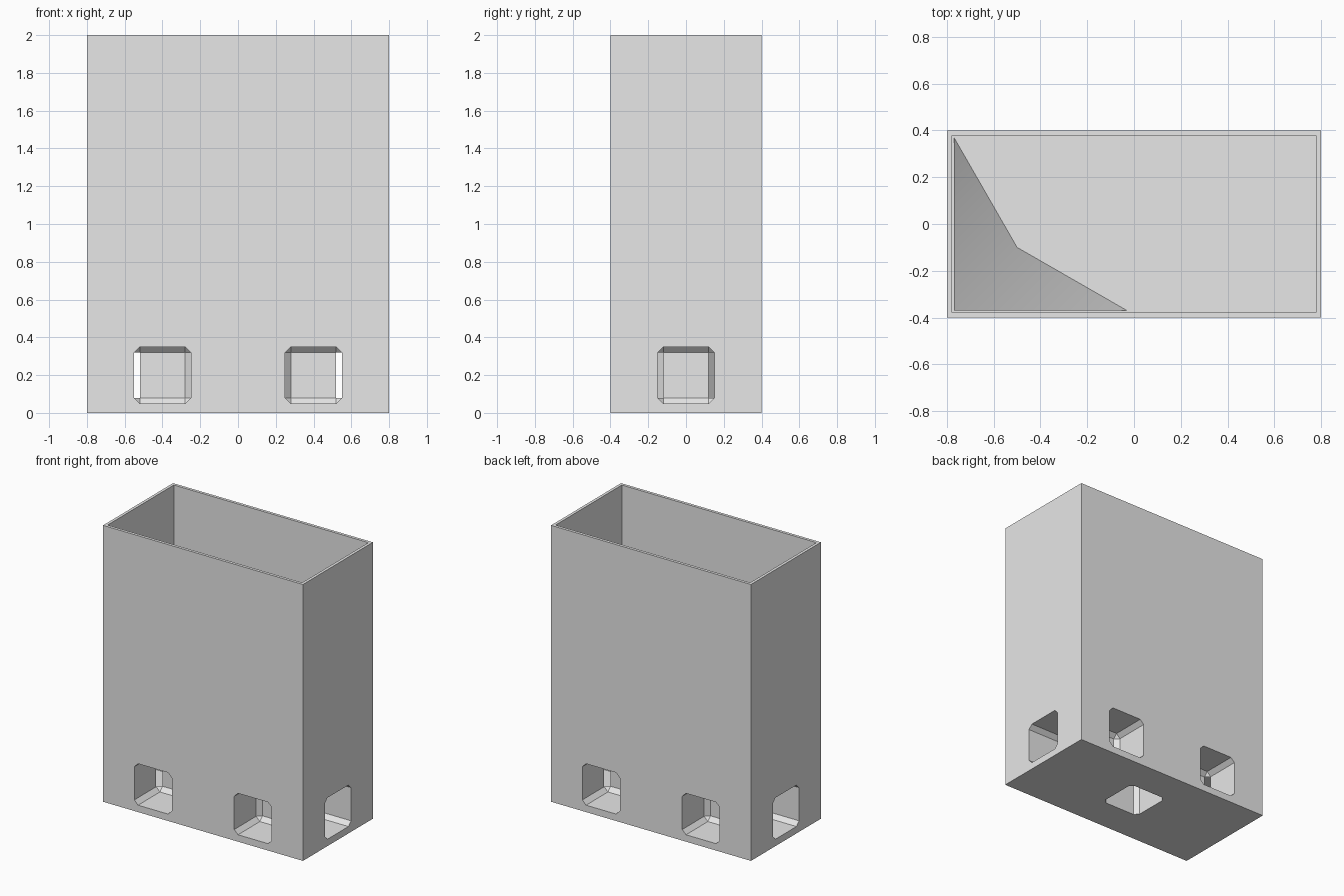
import bpy, bmesh
from mathutils import Vector

cube = bpy.data.objects.get("Cube")
if cube:
    bpy.data.objects.remove(cube, do_unlink=True)

WIDTH, DEPTH, HEIGHT = 1.6, 0.8, 2.0
WALL, FLOOR = 0.03, 0.4
HOLE, BEVEL, REACH = 0.3, 0.03, 0.28

grey = bpy.data.materials.new("light_grey")
grey.use_nodes = True
grey.diffuse_color = (0.8, 0.8, 0.8, 1)
grey.node_tree.nodes["Principled BSDF"].inputs["Base Color"].default_value = (0.8, 0.8, 0.8, 1)


def add_object(name, bm):
    bmesh.ops.recalc_face_normals(bm, faces=bm.faces)
    mesh = bpy.data.meshes.new(name)
    bm.to_mesh(mesh)
    bm.free()
    mesh.materials.append(grey)
    obj = bpy.data.objects.new(name, mesh)
    bpy.context.collection.objects.link(obj)
    return obj


def make_box(size, centre):
    bm = bmesh.new()
    bmesh.ops.create_cube(bm, size=1)
    bmesh.ops.scale(bm, vec=size, verts=bm.verts)
    bmesh.ops.translate(bm, vec=centre, verts=bm.verts)
    return bm


# Open-topped container: inset the top and sink it to the floor level
bm = make_box((WIDTH, DEPTH, HEIGHT), (0, 0, HEIGHT / 2))
top = max(bm.faces, key=lambda f: f.calc_center_median().z)
bmesh.ops.inset_region(bm, faces=[top], thickness=WALL)
well = bmesh.ops.extrude_face_region(bm, geom=[top])
floor_verts = [v for v in well["geom"] if isinstance(v, bmesh.types.BMVert)]
if top.is_valid:
    bmesh.ops.delete(bm, geom=[top], context="FACES_ONLY")
for v in floor_verts:
    v.co.z = FLOOR
container = add_object("container", bm)


# Bevelled pockets: surface point and outward direction of each opening
pockets = [((0, 0, 0), (0, 0, -1))]
for side in (-1, 1):
    pockets.append(((side * WIDTH / 2, 0, 0.2), (side, 0, 0)))
    for x in (-0.4, 0.4):
        pockets.append(((x, side * DEPTH / 2, 0.2), (0, side, 0)))

for point, outward in pockets:
    direction = Vector(outward)
    length = HOLE + 0.1
    size = [length if abs(d) > 0.5 else HOLE for d in direction]
    centre = Vector(point) + direction * (length / 2 - REACH)
    bm = make_box(size, centre)
    bmesh.ops.bevel(bm, geom=bm.edges[:], offset=BEVEL, segments=1,
                    affect="EDGES", profile=0.5)
    cutter = add_object("pocket_cutter", bm)
    cutter.hide_render = True
    mod = container.modifiers.new("pocket", "BOOLEAN")
    mod.operation, mod.solver, mod.object = "DIFFERENCE", "EXACT", cutter
    bpy.context.view_layer.objects.active = container
    bpy.ops.object.modifier_apply(modifier=mod.name)
    bpy.data.objects.remove(cutter, do_unlink=True)


# Smooth ramp in the inner front corner, running down to the floor
corner = Vector((-WIDTH / 2 + WALL, -DEPTH / 2 + WALL, FLOOR))
run = DEPTH - 2 * WALL
bm = bmesh.new()
peak, along_x, along_y, toe = [
    bm.verts.new(corner + Vector(offset)) for offset in
    ((0, 0, 0.8), (run, 0, 0.002), (0, run, 0.002), (0.27, 0.27, 0.002))]
for face in ((peak, along_x, toe), (peak, toe, along_y)):
    bm.faces.new(face).smooth = True
ramp = add_object("corner_ramp", bm)
